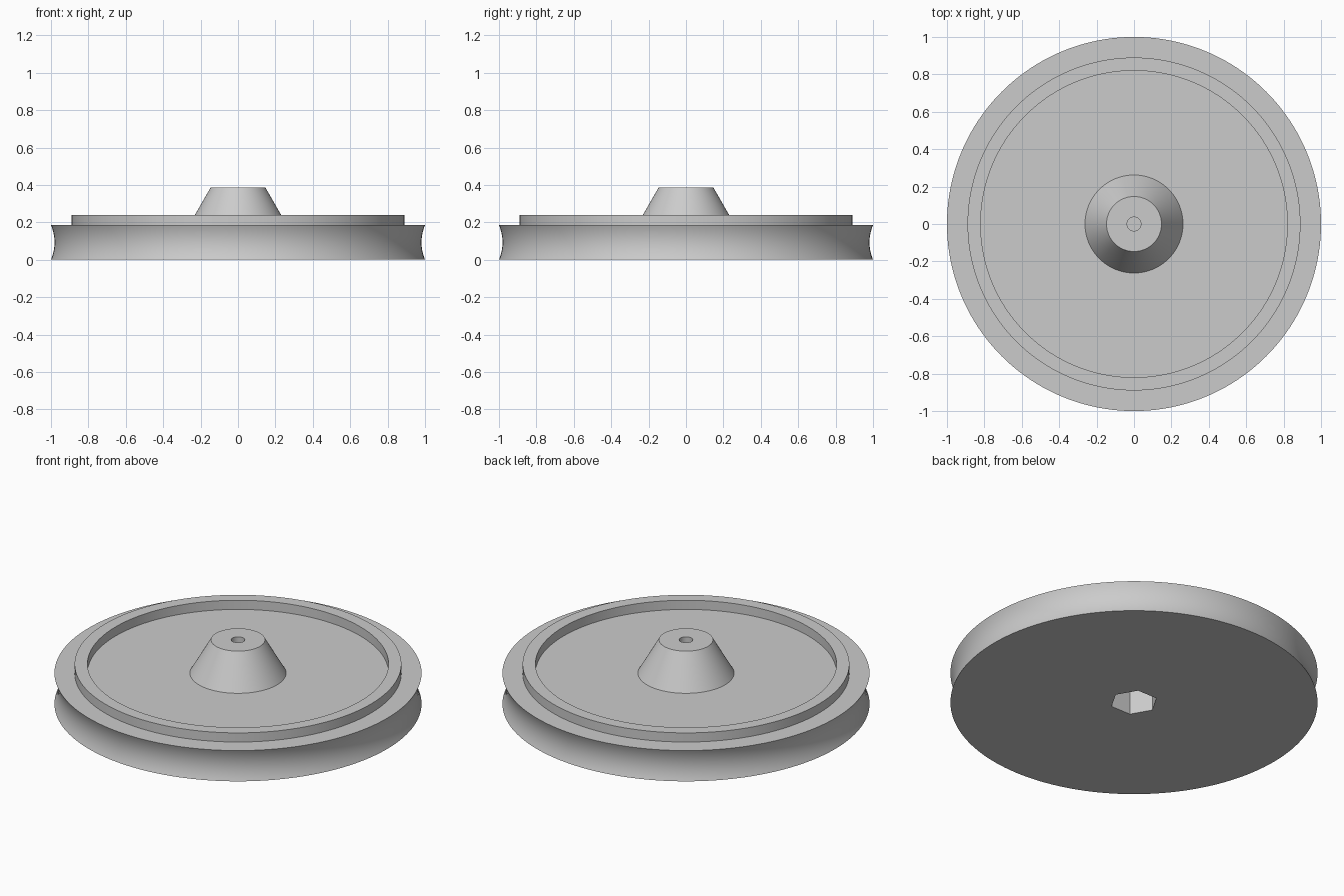
import bpy, bmesh, math

default = bpy.data.objects.get("Cube")
if default:
    bpy.data.objects.remove(default, do_unlink=True)

SEGMENTS = 160
WIDTH = 0.185          # thickness of the grooved disc
GROOVE_DEPTH = 0.019

grey = bpy.data.materials.new("plain grey")
grey.use_nodes = True
colour = (0.6, 0.6, 0.6, 1)
grey.diffuse_color = colour
grey.node_tree.nodes["Principled BSDF"].inputs["Base Color"].default_value = colour


def lathe(name, profile):
    """Revolve a (radius, height) profile whose ends lie on the z axis."""
    bm = bmesh.new()
    verts = [bm.verts.new((r, 0, z)) for r, z in profile]
    edges = [bm.edges.new(pair) for pair in zip(verts, verts[1:])]
    bmesh.ops.spin(bm, geom=verts + edges, cent=(0, 0, 0), axis=(0, 0, 1),
                   angle=math.tau, steps=SEGMENTS)
    bmesh.ops.remove_doubles(bm, verts=bm.verts, dist=1e-5)
    bmesh.ops.recalc_face_normals(bm, faces=bm.faces)
    mesh = bpy.data.meshes.new(name)
    bm.to_mesh(mesh)
    bm.free()
    mesh.materials.append(grey)
    obj = bpy.data.objects.new(name, mesh)
    bpy.context.collection.objects.link(obj)
    return obj


# Concave running groove around the outside
groove = []
for i in range(17):
    t = i / 16
    groove.append((1 - GROOVE_DEPTH * (1 - (2 * t - 1) ** 2), WIDTH * t))

# Raised lip, flat web, tapered hub and blind axle hole
upper = [(0.89, WIDTH), (0.89, 0.24), (0.82, 0.24), (0.82, WIDTH),
         (0.262, WIDTH), (0.147, 0.385), (0.037, 0.385), (0.037, 0.22), (0, 0.22)]
wheel = lathe("pulley_wheel", [(0, 0)] + groove + upper)

# Six-sided nut pocket in the underside
bpy.ops.mesh.primitive_cylinder_add(vertices=6, radius=0.13, depth=0.4,
                                    location=(0, 0, 0),
                                    rotation=(0, 0, math.radians(30)))
pocket = bpy.context.object
pocket.name = "nut_pocket_cutter"
pocket.hide_render = True
pocket.data.materials.append(grey)

cut = wheel.modifiers.new("nut pocket", 'BOOLEAN')
cut.operation = 'DIFFERENCE'
cut.solver = 'EXACT'
cut.object = pocket

bpy.ops.object.select_all(action='DESELECT')
wheel.select_set(True)
bpy.context.view_layer.objects.active = wheel
bpy.ops.object.modifier_apply(modifier=cut.name)
bpy.data.objects.remove(pocket, do_unlink=True)
bpy.ops.object.shade_smooth_by_angle(angle=math.radians(25))
